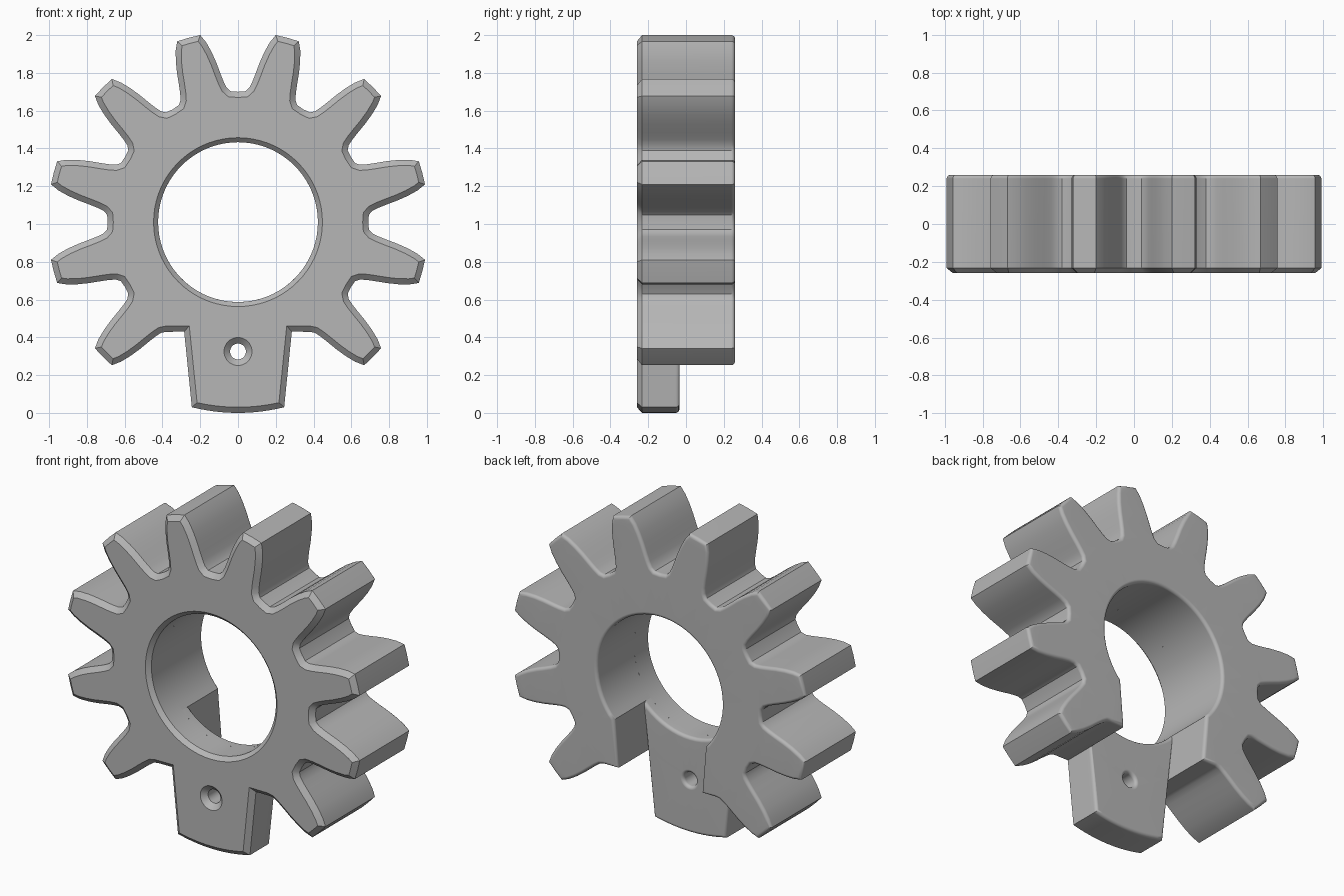
import bpy, bmesh
from math import sin, cos, radians, pi
from mathutils import Vector

cube = bpy.data.objects.get("Cube")
if cube:
    bpy.data.objects.remove(cube)

CZ, TIP, BORE = 1.01, 1.01, 0.423          # axis height, tip and bore radius
FRONT, SPLIT, TAB_BACK, BACK = -0.26, -0.1, -0.035, 0.26
GAP = 133                                   # bore angle where the gap walls start

grey = bpy.data.materials.new("grey metal")
grey.use_nodes = True
grey.diffuse_color = (0.47, 0.47, 0.47, 1)
grey.node_tree.nodes["Principled BSDF"].inputs["Base Color"].default_value = grey.diffuse_color


def polar(angle, r, cz=CZ):
    """Point in the x-z plane, angle clockwise from the top."""
    a = radians(angle)
    return Vector((r * sin(a), cz + r * cos(a)))


def arc(start, end, r, n, cz=CZ):
    return [polar(start + (end - start) * i / n, r, cz) for i in range(n + 1)]


def circle(r, cz=CZ, n=72):
    """Hole loop, running so that the material lies on its right."""
    return arc(360, 0, r, n, cz)[:-1]


def inset(pts, dist, fixed=()):
    """Move each edge into the material; edges listed in fixed stay put."""
    n, out = len(pts), []
    for i in range(n):
        d0 = (pts[i] - pts[i - 1]).normalized()
        d1 = (pts[(i + 1) % n] - pts[i]).normalized()
        n0, n1 = Vector((d0.y, -d0.x)), Vector((d1.y, -d1.x))
        a = 0 if (i - 1) % n in fixed else dist
        b = 0 if i in fixed else dist
        cross = d0.x * d1.y - d0.y * d1.x
        if abs(cross) < 0.05:
            out.append(pts[i] + (n0 + n1).normalized() * (a + b) / 2)
        else:
            t = (n1 * b - n0 * a).dot(n1) / d0.dot(n1)
            out.append(pts[i] + n0 * a + d0 * t)
    return out


def rounded(y, r=0.02, steps=4):
    """Straight wall from the split plane, ending in a rounded back edge."""
    arcs = [(y - r + r * sin(pi / 2 * i / steps), r - r * cos(pi / 2 * i / steps))
            for i in range(steps + 1)]
    return [(SPLIT, 0)] + arcs


def solid(name, loops, cap_front):
    """Loft each (points, layers, fixed edges) loop and cap one end."""
    bm = bmesh.new()
    rim = []
    for pts, layers, fixed in loops:
        rings = [[bm.verts.new((p.x, y, p.y)) for p in inset(pts, d, fixed)]
                 for y, d in layers]
        n = len(pts)
        for r0, r1 in zip(rings, rings[1:]):
            for i in range(n):
                j = (i + 1) % n
                bm.faces.new((r0[i], r0[j], r1[j], r1[i]))
        end = rings[0] if cap_front else rings[-1]
        rim += [bm.edges.get((end[i], end[(i + 1) % n])) for i in range(n)]
    side = -1 if cap_front else 1
    cap = bmesh.ops.triangle_fill(bm, edges=rim, use_beauty=True, normal=(0, side, 0))
    for f in cap["geom"]:
        if isinstance(f, bmesh.types.BMFace):
            f.normal_update()
            if f.normal.y * side < 0:
                f.normal_flip()
    mesh = bpy.data.meshes.new(name)
    bm.to_mesh(mesh)
    bm.free()
    mesh.materials.append(grey)
    obj = bpy.data.objects.new(name, mesh)
    bpy.context.collection.objects.link(obj)
    bpy.ops.object.select_all(action='DESELECT')
    obj.select_set(True)
    bpy.context.view_layer.objects.active = obj
    bpy.ops.object.shade_smooth_by_angle(angle=radians(32))
    mod = obj.modifiers.new("Even normals", 'WEIGHTED_NORMAL')
    mod.keep_sharp = True
    return obj


# Tooth outline: (angle off the tooth centre, radius), tip to root
flank = [(3.6, TIP), (5.0, 0.965), (6.2, 0.91), (7.3, 0.85), (8.3, 0.79),
         (9.2, 0.747), (10.2, 0.714), (11.8, 0.694)]
teeth = []
for k in range(-5, 5):
    centre = 15 + 30 * k
    teeth += [polar(centre - a, r) for a, r in reversed(flank)]
    teeth.append(polar(centre, TIP))
    teeth += [polar(centre + a, r) for a, r in flank]
    if k < 4:
        teeth.append(polar(centre + 15, 0.69))

# Tab outline below the gear
notch_r, notch_l = Vector((0.285, 0.43)), Vector((-0.285, 0.43))
tab_edge = arc(166, 194, TIP, 12)
screw = circle(0.042, 0.325, 32)

# Front half: teeth, tab, bore and screw hole with chamfered front edges
solid("gear_front", [
    (teeth + [notch_r] + tab_edge + [notch_l],
     [(FRONT, 0.03), (FRONT + 0.027, 0), (SPLIT, 0)], ()),
    (circle(BORE), [(FRONT, 0.024), (FRONT + 0.024, 0), (SPLIT, 0)], ()),
    (screw, [(FRONT, 0.032), (FRONT + 0.03, 0), (SPLIT, 0)], ()),
], True)

# Rear half: toothed ring left open behind the tab
ring = teeth + [notch_r] + arc(GAP, -GAP, BORE, 54) + [notch_l]
solid("gear_body", [(ring, rounded(BACK), ())], False)

# Rear of the tab, reaching up between the gap walls to the bore
n_arc = 18
tab = arc(360 - GAP, GAP, BORE, n_arc) + [notch_r] + tab_edge + [notch_l]
solid("tab_back", [
    (tab, rounded(TAB_BACK), (n_arc, len(tab) - 1)),
    (screw, rounded(TAB_BACK), ()),
], False)
